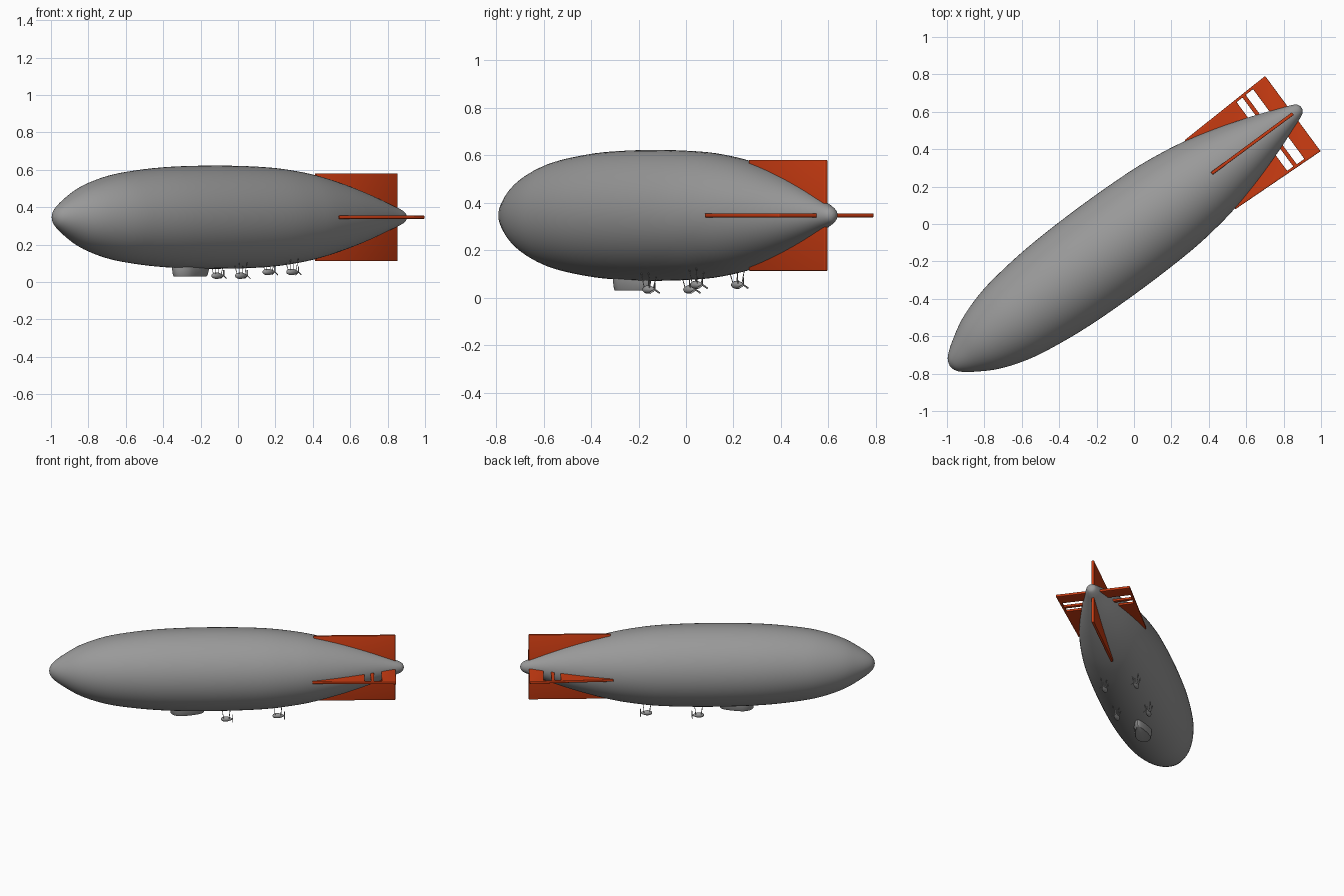
import bpy, bmesh, math
from mathutils import Matrix, Vector

cube = bpy.data.objects.get("Cube")
if cube:
    bpy.data.objects.remove(cube, do_unlink=True)


def material(name, rgb):
    m = bpy.data.materials.new(name)
    m.use_nodes = True
    m.diffuse_color = (*rgb, 1)
    b = m.node_tree.nodes["Principled BSDF"]
    b.inputs["Base Color"].default_value = (*rgb, 1)
    b.inputs["Roughness"].default_value = 0.7
    return m


GREY = material("hull grey", (0.32, 0.32, 0.32))
ORANGE = material("fin orange", (0.6, 0.045, 0.006))

# Ship frame: x runs nose to tail, the hull axis is y = 0, z = 0
ANGLE = math.radians(36.4)
AXIS_Z = 0.347
SHIP = (Matrix.Translation((0, 0, AXIS_Z)) @ Matrix.Rotation(ANGLE, 4, 'Z')
        @ Matrix.Translation((0, -0.029, 0)))


def finish(name, bm, mat, smooth=35):
    bmesh.ops.recalc_face_normals(bm, faces=bm.faces[:])
    me = bpy.data.meshes.new(name)
    bm.to_mesh(me)
    bm.free()
    me.materials.append(mat)
    ob = bpy.data.objects.new(name, me)
    bpy.context.collection.objects.link(ob)
    ob.matrix_world = SHIP
    bpy.ops.object.select_all(action='DESELECT')
    ob.select_set(True)
    bpy.context.view_layer.objects.active = ob
    bpy.ops.object.shade_smooth_by_angle(angle=math.radians(smooth))
    return ob


def loft(bm, rings, cap=True):
    """Join closed rings of points with quads."""
    loops = [[bm.verts.new(p) for p in r] for r in rings]
    n = len(loops[0])
    for a, b in zip(loops, loops[1:]):
        for i in range(n):
            j = (i + 1) % n
            bm.faces.new((a[i], a[j], b[j], b[i]))
    if cap:
        bm.faces.new(loops[0])
        bm.faces.new(loops[-1])


def revolve(bm, profile, n, center=(0, 0, 0)):
    """Body of revolution along x from (x, radius) pairs."""
    c = Vector(center)
    loft(bm, [[c + Vector((x, r * math.cos(t), r * math.sin(t)))
               for t in [2 * math.pi * i / n for i in range(n)]] for x, r in profile])


def smooth_profile(pts, steps=4):
    """Catmull-Rom resampling of a profile."""
    p = [Vector(q) for q in pts]
    p = [p[0]] + p + [p[-1]]
    out = []
    for a, b, c, d in zip(p, p[1:], p[2:], p[3:]):
        for k in range(steps):
            t = k / steps
            out.append(0.5 * (2 * b + (c - a) * t + (2 * a - 5 * b + 4 * c - d) * t * t
                              + (3 * b - a - 3 * c + d) * t ** 3))
    return [tuple(q) for q in out] + [tuple(pts[-1])]


def strut(bm, a, b, r):
    a, b = Vector(a), Vector(b)
    rot = (b - a).to_track_quat('Z', 'Y').to_matrix().to_4x4()
    bmesh.ops.create_cone(bm, cap_ends=True, segments=6, radius1=r, radius2=r,
                          depth=(b - a).length, matrix=Matrix.Translation((a + b) / 2) @ rot)


# Hull envelope
HULL = [(-1.243, 0.002), (-1.236, 0.028), (-1.213, 0.058), (-1.15, 0.104), (-1.04, 0.166),
        (-0.9, 0.214), (-0.75, 0.243), (-0.5, 0.268), (-0.17, 0.276), (0.15, 0.268),
        (0.35, 0.247), (0.5, 0.220), (0.68, 0.173), (0.85, 0.118), (1.0, 0.062),
        (1.05, 0.043), (1.078, 0.028), (1.088, 0.012), (1.09, 0.002)]


def hull_radius(x):
    for (x0, r0), (x1, r1) in zip(HULL, HULL[1:]):
        if x0 <= x <= x1:
            return r0 + (r1 - r0) * (x - x0) / (x1 - x0)
    return 0


bm = bmesh.new()
revolve(bm, smooth_profile(HULL), 64)
finish("hull", bm, GREY, 60)


# Tail fins: flat plates on a grid, with optional slots left open
def fin_plate(name, xs, spans, half, vertical=False, slots=()):
    bm = bmesh.new()
    grid = []
    for x in xs:
        row = []
        for s in spans:
            w = s * half(x)
            row.append(bm.verts.new((x, 0, w) if vertical else (x, w, 0)))
        grid.append(row)
    for i in range(len(xs) - 1):
        for j in range(len(spans) - 1):
            if (i, j) not in slots:
                bm.faces.new((grid[i][j], grid[i + 1][j], grid[i + 1][j + 1], grid[i][j + 1]))
    ob = finish(name, bm, ORANGE, 30)
    sol = ob.modifiers.new("thickness", 'SOLIDIFY')
    sol.thickness, sol.offset = 0.017, 0
    bev = ob.modifiers.new("edge", 'BEVEL')
    bev.width, bev.segments, bev.limit_method = 0.003, 2, 'ANGLE'


fin_plate("horizontal_fins", [0.483, 0.828, 0.868, 0.890, 0.940, 1.034],
          [-1, -0.94, -0.1, 0.1, 0.94, 1],
          lambda x: 0.229 + 0.021 * (x - 0.483) / 0.551,
          slots={(1, 1), (1, 3), (3, 1), (3, 3)})
fin_plate("vertical_fins", [0.495, 1.034], [-1, 1], lambda x: 0.234, vertical=True)


# Control car: round nose, tapering tail, narrower floor
def car_ring(z, scale):
    pts = []
    for i in range(32):
        t = 2 * math.pi * i / 32
        c, s = math.cos(t), math.sin(t)
        x = 0.155 * c if c > 0 else 0.08 * c
        y = 0.056 * s * (1 - 0.35 * max(c, 0))
        pts.append((-0.37 + x * scale, y * scale, z))
    return pts


bm = bmesh.new()
loft(bm, [car_ring(-0.245, 1.03), car_ring(-0.275, 1.0), car_ring(-0.311, 0.93),
          car_ring(-0.317, 0.87)])
finish("control_car", bm, GREY)

# Engine pods with struts and propellers
POD = [(-0.038, 0.003), (-0.034, 0.010), (-0.02, 0.016), (0.0, 0.017),
       (0.02, 0.012), (0.036, 0.005), (0.042, 0.003)]
for place, x, z in (("front", -0.078, -0.313), ("rear", 0.262, -0.293)):
    for side, y in (("right", -0.107), ("left", 0.107)):
        bm = bmesh.new()
        revolve(bm, smooth_profile(POD, 2), 14, (x, y, z))
        finish(f"{place}_{side}_engine_pod", bm, GREY, 50)

        bm = bmesh.new()
        for dx in (-0.02, 0.016):
            for dy in (-0.010, 0.010):
                tx, ty = x + dx * 1.5, y + dy * 2.2
                top = -math.sqrt(hull_radius(tx) ** 2 - ty ** 2) + 0.01
                strut(bm, (x + dx, y + dy, z + 0.006), (tx, ty, top), 0.0018)
        finish(f"{place}_{side}_struts", bm, GREY)

        # Three flat twisted blades
        bm = bmesh.new()
        for k in range(3):
            m = (Matrix.Translation((x + 0.040, y, z))
                 @ Matrix.Rotation(math.pi / 2 + k * 2 * math.pi / 3, 4, 'X')
                 @ Matrix.Translation((0, 0.015, 0)) @ Matrix.Rotation(0.5, 4, 'Y')
                 @ Matrix.Diagonal((0.002, 0.030, 0.007, 1)))
            bmesh.ops.create_cube(bm, size=1, matrix=m)
        finish(f"{place}_{side}_propeller", bm, GREY)
